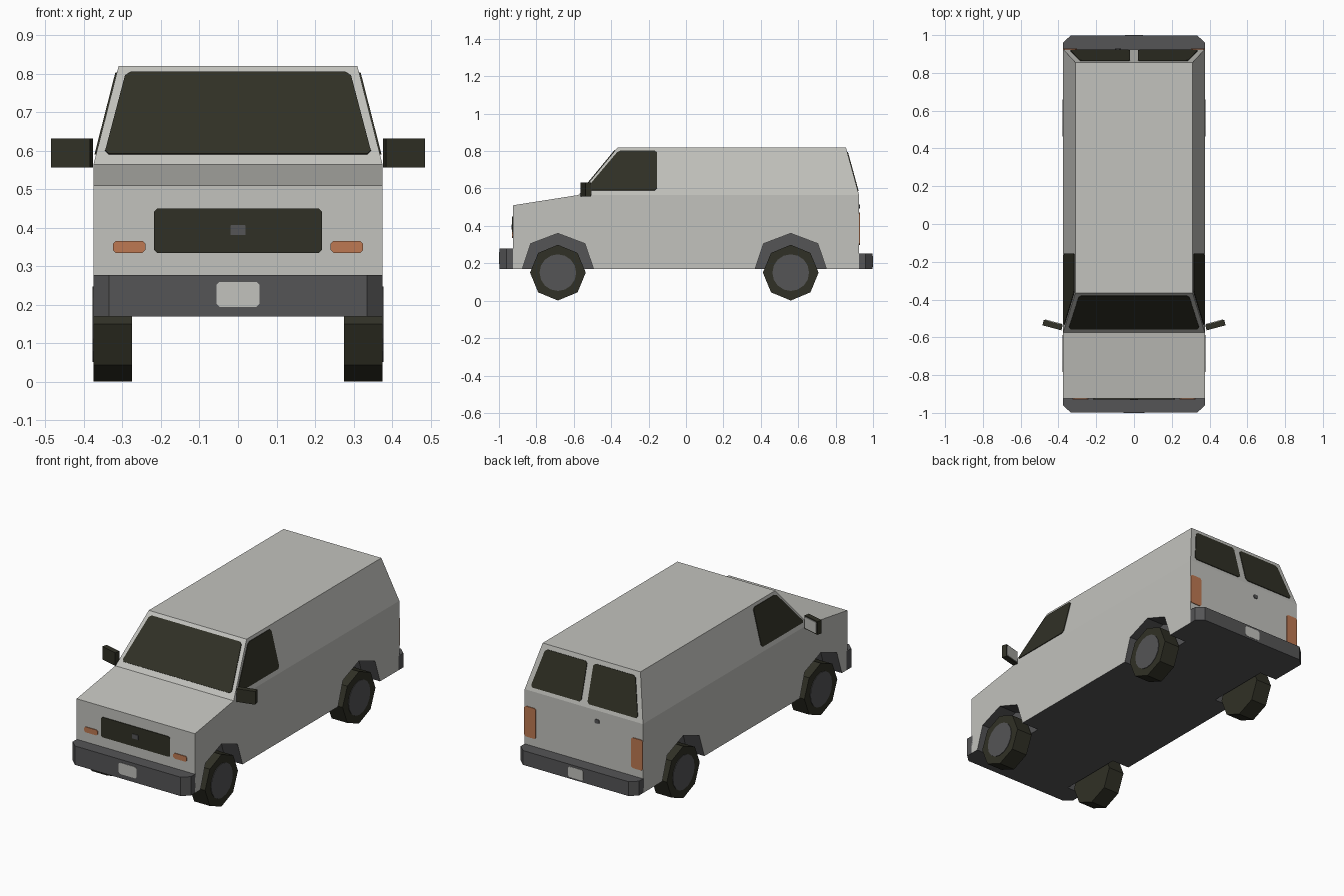
import bpy, bmesh, math
from mathutils import Vector
from mathutils.geometry import normal as poly_normal

if "Cube" in bpy.data.objects:
    bpy.data.objects.remove(bpy.data.objects["Cube"])


def material(name, rgb):
    m = bpy.data.materials.new(name)
    m.diffuse_color = (*rgb, 1)
    m.use_nodes = True
    m.node_tree.nodes["Principled BSDF"].inputs["Base Color"].default_value = m.diffuse_color
    return m


PAINT = material("light_grey_paint", (0.54, 0.54, 0.51))
TRIM = material("dark_grey_trim", (0.09, 0.09, 0.093))
BLACK = material("black_glass_rubber", (0.03, 0.03, 0.019))
AMBER = material("amber_lens", (0.51, 0.19, 0.085))


def make(name, bm, mats):
    bmesh.ops.recalc_face_normals(bm, faces=bm.faces[:])
    me = bpy.data.meshes.new(name)
    bm.to_mesh(me)
    bm.free()
    for m in mats:
        me.materials.append(m)
    ob = bpy.data.objects.new(name, me)
    bpy.context.collection.objects.link(ob)
    return ob


def prism(name, outline, vec, mat):
    """Flat outline of 3D points swept along a vector."""
    bm = bmesh.new()
    f = bm.faces.new([bm.verts.new(p) for p in outline])
    r = bmesh.ops.extrude_face_region(bm, geom=[f], use_keep_orig=True)
    vs = [g for g in r["geom"] if isinstance(g, bmesh.types.BMVert)]
    bmesh.ops.translate(bm, vec=vec, verts=vs)
    return make(name, bm, [mat])


def plate(name, pts, out, mat, cut=0.012, lift=0.004):
    """Thin panel with clipped corners lying on a body surface."""
    pts = [Vector(p) for p in pts]
    n = poly_normal(pts)
    if n.dot(Vector(out)) < 0:
        n = -n
    ring = []
    for i, p in enumerate(pts):
        for q in (pts[i - 1], pts[(i + 1) % len(pts)]):
            ring.append(p + (q - p).normalized() * cut - n * 0.002)
    return prism(name, ring, n * (lift + 0.002), mat)


def rect(x0, x1, z0, z1, y):
    return [(x0, y, z0), (x1, y, z0), (x1, y, z1), (x0, y, z1)]


# Body shell: side profile with the upper part leaning inwards
BELT, ROOF = 0.565, 0.82
profile = [(.375, -.925, .17), (.375, -.925, .51), (.375, -.575, BELT), (.31, -.365, ROOF),
           (.31, .855, ROOF), (.375, .925, BELT), (.375, .925, .17)]
bm = bmesh.new()
sides = [[bm.verts.new((s * x, y, z)) for x, y, z in profile] for s in (1, -1)]
for v in sides:
    bm.faces.new([v[i] for i in (0, 1, 2, 5, 6)])
    bm.faces.new(v[2:6])
for i in range(7):
    j = (i + 1) % 7
    bm.faces.new([sides[0][i], sides[0][j], sides[1][j], sides[1][i]])
body = make("van_body", bm, [PAINT, TRIM])

# Wheel wells cut out of the shell
AXLES = {"front": -.685, "rear": .56}
arch = [(-.214, .10), (-.145, .305), (0, .36), (.145, .305), (.214, .10)]
for s in (1, -1):
    for end, cy in AXLES.items():
        cutter = prism(end + "_well_cutter", [(s * .265, cy + y, z) for y, z in arch],
                       (s * .15, 0, 0), TRIM)
        cutter.hide_render = True
        mod = body.modifiers.new("well", "BOOLEAN")
        mod.operation, mod.solver, mod.object = "DIFFERENCE", "EXACT", cutter
        bpy.context.view_layer.objects.active = body
        bpy.ops.object.modifier_apply(modifier=mod.name)
        bpy.data.objects.remove(cutter)

# Floor and wells take the trim colour
for p in body.data.polygons:
    c = p.center
    p.material_index = int(c.z < .37 and abs(c.x) < .37 and abs(c.y) < .92)


# Slope of the upper panels at height z
def t(z):
    return (z - BELT) / (ROOF - BELT)


def side_x(z):
    return .375 - .065 * t(z)


def front_y(z):
    return -.575 + .21 * t(z)


def rear_y(z):
    return .925 - .07 * t(z)


# Windscreen
lo, hi = .59, .803
plate("windscreen", [(-.347, front_y(lo), lo), (.347, front_y(lo), lo),
                     (.291, front_y(hi), hi), (-.291, front_y(hi), hi)], (0, -1, 1), BLACK)

for s, tag in ((1, "right"), (-1, "left")):
    # Side window
    plate(tag + "_side_window", [(s * side_x(z), y, z) for y, z in
                                 ((-.54, lo), (-.155, lo), (-.155, hi), (-.36, hi))],
          (s, 0, 0), BLACK)
    # Rear door window
    plate(tag + "_rear_window", [(s * x, rear_y(z), z) for x, z in
                                 ((.02, .585), (.34, .585), (.285, .795), (.02, .795))],
          (0, 1, 0), BLACK)
    # Lamps
    plate(tag + "_front_indicator", rect(s * .24, s * .325, .335, .366, -.925), (0, -1, 0), AMBER, .008)
    plate(tag + "_tail_lamp", rect(s * .303, s * .375, .298, .472, .925), (0, 1, 0), AMBER, .008)

    # Door mirror, swept back, with pale glass behind
    along = Vector((s * math.cos(.26), math.sin(.26), 0))
    back = Vector((-s * math.sin(.26), math.cos(.26), 0))
    mid = Vector((s * .431, -.535, 0))

    def quad(w, z0, z1, d):
        return [mid + along * a + back * d + Vector((0, 0, z))
                for a, z in ((-w, z0), (w, z0), (w, z1), (-w, z1))]

    prism(tag + "_mirror", quad(.052, .557, .632, -.015), back * .03, BLACK)
    plate(tag + "_mirror_glass", quad(.046, .563, .626, .015), back, PAINT, .006)

    # Wheels: eight-sided tyre with a flat hub disc
    for end, cy in AXLES.items():
        def ring(x, r, n):
            return [(s * x, cy + r * math.sin(2 * math.pi * i / n), .15 + r * math.cos(2 * math.pi * i / n))
                    for i in range(n)]
        prism(f"{end}_{tag}_tyre", ring(.275, .149, 8), (s * .1, 0, 0), BLACK)
        prism(f"{end}_{tag}_hub", ring(.373, .098, 16), (s * .005, 0, 0), TRIM)

# Bumpers with clipped corners, and blank plates
bumper = [(-.375, .92), (-.375, .963), (-.335, 1), (.335, 1), (.375, .963), (.375, .92)]
for end, s, top, w, z0, z1 in (("front", -1, .278, .056, .195, .26), ("rear", 1, .252, .048, .18, .24)):
    prism(end + "_bumper", [(x, s * (y - .002), .17) for x, y in bumper], (0, 0, top - .17), TRIM)
    plate(end + "_blank_plate", rect(-w, w, z0, z1, s * .998), (0, s, 0), PAINT, .008, .002)

# Grille with a plain centre block, rear door handle
plate("grille", rect(-.218, .218, .335, .45, -.925), (0, -1, 0), BLACK, .008)
plate("grille_block", rect(-.02, .02, .381, .407, -.929), (0, -1, 0), TRIM, .002, .003)
plate("rear_door_handle", rect(-.1, -.07, .492, .515, .925), (0, 1, 0), TRIM, .006)
